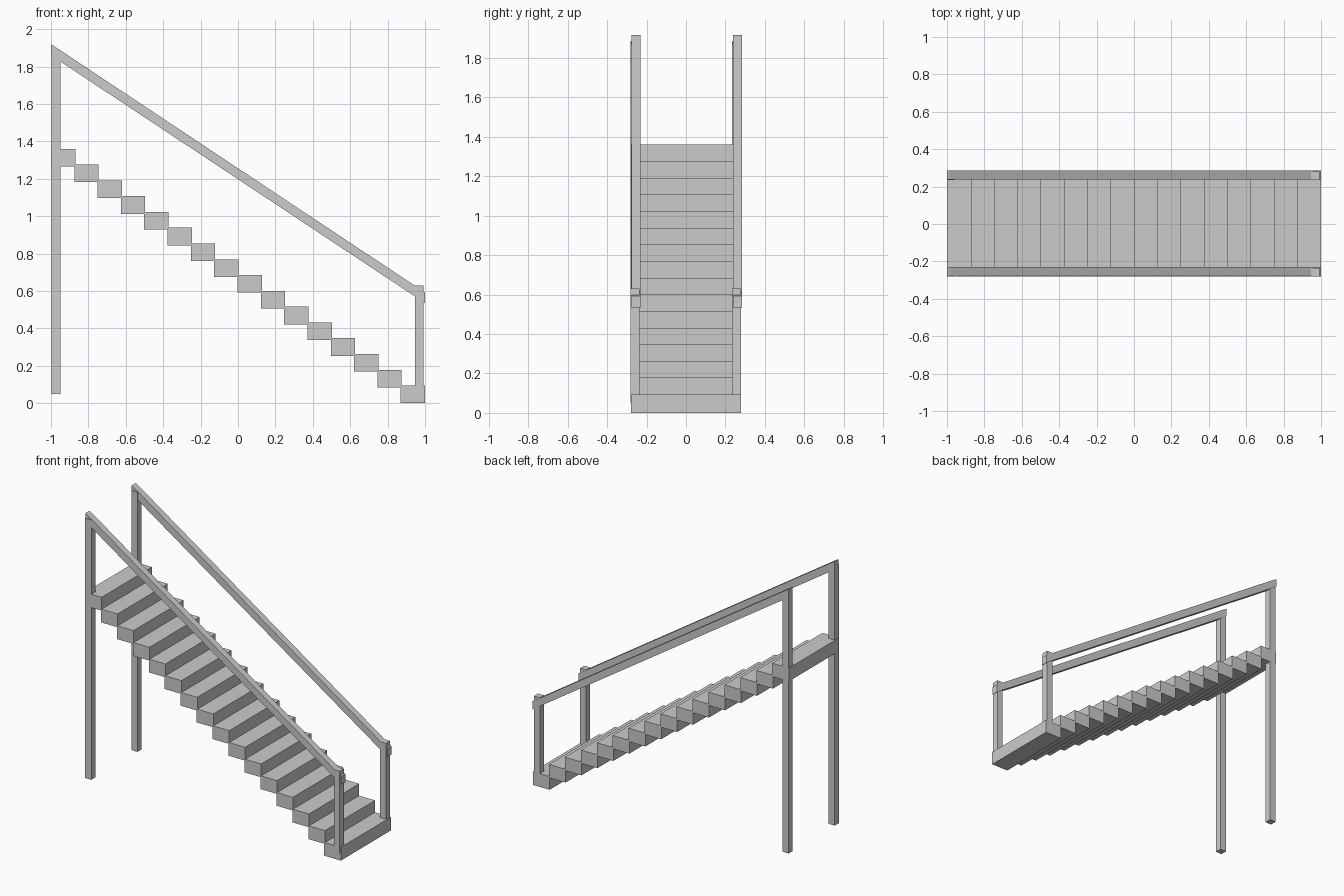
import bpy, bmesh

if "Cube" in bpy.data.objects:
    bpy.data.objects.remove(bpy.data.objects["Cube"])


def prism(name, profile, y0, y1):
    """Extrude an x-z outline from y0 to y1."""
    bm = bmesh.new()
    face = bm.faces.new([bm.verts.new((x, y0, z)) for x, z in profile])
    ext = bmesh.ops.extrude_face_region(bm, geom=[face])
    verts = [v for v in ext["geom"] if isinstance(v, bmesh.types.BMVert)]
    bmesh.ops.translate(bm, verts=verts, vec=(0, y1 - y0, 0))
    bmesh.ops.recalc_face_normals(bm, faces=bm.faces)
    mesh = bpy.data.meshes.new(name)
    bm.to_mesh(mesh)
    bm.free()
    obj = bpy.data.objects.new(name, mesh)
    bpy.context.collection.objects.link(obj)
    return obj


def box(name, x0, x1, y0, y1, z0, z1):
    return prism(name, [(x0, z0), (x1, z0), (x1, z1), (x0, z1)], y0, y1)


# Sixteen overlapping block steps climbing towards -x
COUNT = 16
RUN, RISE = 1.87 / (COUNT - 1), 1.266 / (COUNT - 1)
for i in range(COUNT):
    x, z = 1 - i * RUN, i * RISE
    box(f"step_{i + 1}", x - 0.13, x, -0.28, 0.28, z, z + 0.094)

# Posts and sloping handrail on each side
for side, post_y, rail_y in (("front", -0.281, -0.276), ("back", 0.234, 0.239)):
    box(f"{side}_lower_post", 0.946, 0.992, post_y, post_y + 0.046, 0.05, 0.63)
    box(f"{side}_upper_post", -0.998, -0.95, post_y, post_y + 0.046, 0.05, 1.885)
    rail = [(-1, 1.86), (1, 0.535), (1, 0.592), (-0.985, 1.91), (-1, 1.917)]
    prism(f"{side}_handrail", rail, rail_y, rail_y + 0.046)
